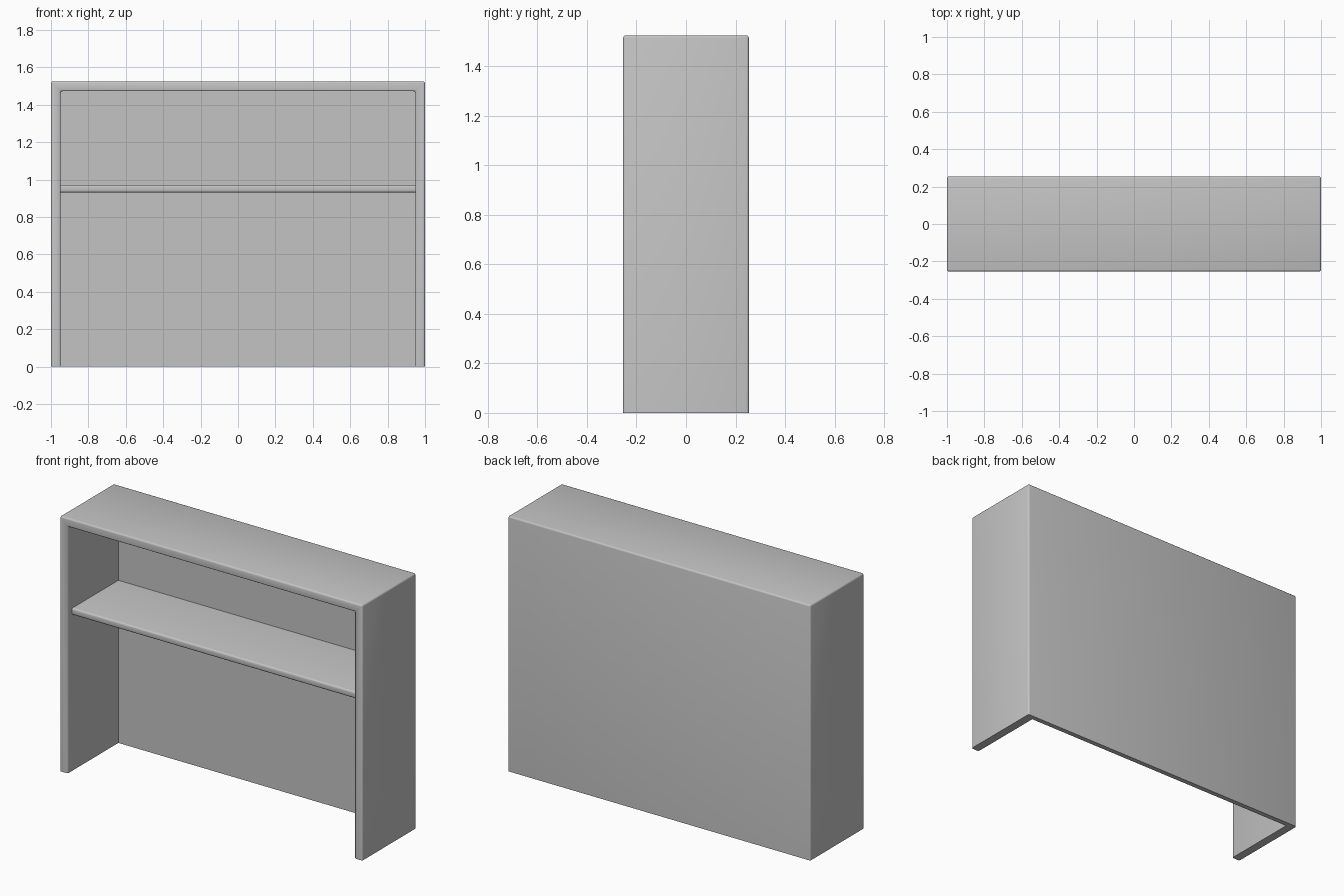
import bpy
import bmesh
import math

cube = bpy.data.objects.get("Cube")
if cube:
    bpy.data.objects.remove(cube, do_unlink=True)

HALF_W, HALF_D, HEIGHT = 1.0, 0.254, 1.525
SIDE, BACK, ROUND = 0.052, 0.03, 0.01

grey = bpy.data.materials.new("light grey")
grey.use_nodes = True
grey.diffuse_color = (0.55, 0.55, 0.55, 1)
grey.node_tree.nodes["Principled BSDF"].inputs["Base Color"].default_value = grey.diffuse_color


def finish(bm, name, edges):
    """Round the chosen edges and make a smooth-shaded object."""
    bmesh.ops.recalc_face_normals(bm, faces=bm.faces)
    bmesh.ops.bevel(bm, geom=edges, offset=ROUND, segments=3, profile=0.5, affect='EDGES')
    mesh = bpy.data.meshes.new(name)
    bm.to_mesh(mesh)
    bm.free()
    mesh.materials.append(grey)
    obj = bpy.data.objects.new(name, mesh)
    bpy.context.collection.objects.link(obj)
    bpy.ops.object.select_all(action='DESELECT')
    obj.select_set(True)
    bpy.context.view_layer.objects.active = obj
    bpy.ops.object.shade_smooth_by_angle(angle=math.radians(35))
    return obj


# Counter shell: sides, top and back in one piece, open at front and bottom
bm = bmesh.new()


def arch(half_width, y, top):
    """Four corners of an arch: up the right side, across, down the left."""
    corners = [(-half_width, 0), (-half_width, top), (half_width, top), (half_width, 0)]
    return [bm.verts.new((x, y, z)) for x, z in corners]


inner_w, inner_top = HALF_W - SIDE, HEIGHT - SIDE
outer_front = arch(HALF_W, -HALF_D, HEIGHT)
outer_back = arch(HALF_W, HALF_D, HEIGHT)
inner_front = arch(inner_w, -HALF_D, inner_top)
inner_back = arch(inner_w, HALF_D - BACK, inner_top)

bm.faces.new(outer_front + inner_front[::-1])
bm.faces.new(outer_back)
bm.faces.new(inner_back)
for front, back in ((outer_front, outer_back), (inner_front, inner_back)):
    for i in range(3):
        bm.faces.new((front[i], front[i + 1], back[i + 1], back[i]))
bm.faces.new((outer_front[0], outer_back[0], outer_back[3], outer_front[3],
              inner_front[3], inner_back[3], inner_back[0], inner_front[0]))

# Floor edges and the corners against the back panel stay sharp
sharp = set(inner_back)
rounded = [e for e in bm.edges
           if max(v.co.z for v in e.verts) > 0 and not all(v in sharp for v in e.verts)]
finish(bm, "counter_shell", rounded)

# Shelf, set slightly back from the opening
bm = bmesh.new()
bmesh.ops.create_cube(bm, size=1)
shelf_front, shelf_back = -0.214, HALF_D - BACK
bmesh.ops.scale(bm, vec=(2 * inner_w, shelf_back - shelf_front, 0.04), verts=bm.verts)
bmesh.ops.translate(bm, vec=(0, (shelf_front + shelf_back) / 2, 0.952), verts=bm.verts)
front_edges = [e for e in bm.edges
               if all(v.co.y < 0 for v in e.verts)
               and abs(e.verts[0].co.x - e.verts[1].co.x) > 1]
finish(bm, "shelf", front_edges)
